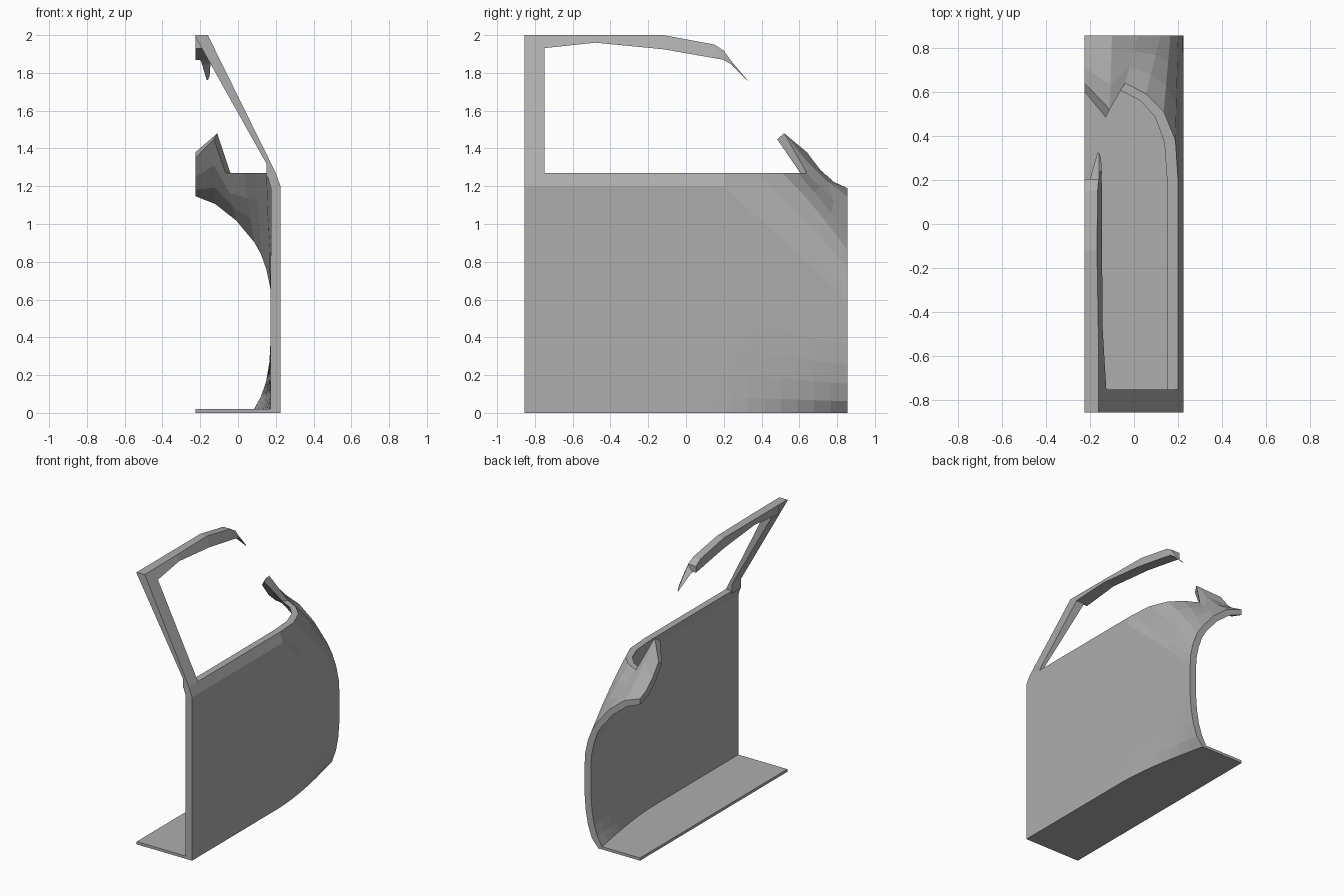
import bpy, bmesh
from mathutils import Vector

if "Cube" in bpy.data.objects:
    bpy.data.objects.remove(bpy.data.objects["Cube"])

grey = bpy.data.materials.new("body_grey")
grey.diffuse_color = (0.42, 0.42, 0.42, 1)
grey.use_nodes = True
grey.node_tree.nodes["Principled BSDF"].inputs["Base Color"].default_value = grey.diffuse_color


def finish(name, bm, recalc=True):
    if recalc:
        bmesh.ops.recalc_face_normals(bm, faces=bm.faces)
    me = bpy.data.meshes.new(name)
    bm.to_mesh(me)
    bm.free()
    me.materials.append(grey)
    ob = bpy.data.objects.new(name, me)
    bpy.context.collection.objects.link(ob)
    return ob


def prism(name, pts, offset):
    """Extrude a closed outline by an offset vector."""
    bm = bmesh.new()
    a = [bm.verts.new(p) for p in pts]
    b = [bm.verts.new(Vector(p) + Vector(offset)) for p in pts]
    n = len(a)
    bm.faces.new(a)
    bm.faces.new(b[::-1])
    for i in range(n):
        bm.faces.new((a[i], a[(i + 1) % n], b[(i + 1) % n], b[i]))
    return finish(name, bm)


def loft(name, sections):
    """Join cross-sections of equal size and cap the ends."""
    bm = bmesh.new()
    rings = [[bm.verts.new(p) for p in s] for s in sections]
    n = len(rings[0])
    for a, b in zip(rings, rings[1:]):
        for i in range(n):
            bm.faces.new((a[i], a[(i + 1) % n], b[(i + 1) % n], b[i]))
    bm.faces.new(rings[0])
    bm.faces.new(rings[-1][::-1])
    return finish(name, bm)


# Outer skin: lower side, tucked in towards the nose at the bottom
END, MID, W = 0.855, -0.225, 0.225
ys = [-END, 0.15] + [0.15 + 0.705 * i / 8 for i in range(1, 9)]
tuck = [(0, 0.11), (0.08, 0.058), (0.2, 0.026), (0.33, 0.008), (0.47, 0)]


def side_x(y, t):
    return W - t * max(0, (y - 0.15) / 0.705) ** 1.6


bm = bmesh.new()
grid = [[bm.verts.new((side_x(y, t), y, z * (1 - 0.23 * max(0, (y - 0.3) / 0.555))))
         for y in ys] for z, t in tuck]
for a, b in zip(grid, grid[1:]):
    for i in range(len(ys) - 1):
        bm.faces.new((a[i], a[i + 1], b[i + 1], b[i]))

# Nose fan between the window rail and the front cut
rail = [(.225, .2, 1.2), (.2, .2, 1.27), (.188, .38, 1.27), (.135, .51, 1.27),
        (.055, .59, 1.27), (-.04, .64, 1.27), (-.11, .52, 1.48), (MID, .64, 1.38)]
arch = [(.225, .6), (.222, .67), (.2, .77), (.165, .86),
        (.12, .93), (.02, 1.05), (-.1, 1.145), (MID, 1.19)]
sag = [0, 0, -.012, -.02, -.015, 0, .03, .035]
fan = []
for r, (ax, az), s in zip(rail, arch, sag):
    r, e = Vector(r), Vector((ax, END, az))
    col = []
    for i in range(4):
        u = i / 3
        p = r.lerp(e, u)
        p.z -= s * 4 * u * (1 - u)
        col.append(bm.verts.new(p))
    fan.append(col)
for a, b in zip(fan, fan[1:]):
    for i in range(3):
        bm.faces.new((a[i], a[i + 1], b[i + 1], b[i]))

# Flat upper side and bevelled sill
top = bm.verts.new((W, -END, 1.2))
sill = bm.verts.new((0.2, -END, 1.27))
bm.faces.new(grid[-1] + fan[0][::-1] + [top])
bm.faces.new((top, fan[0][0], fan[1][0], sill))
bmesh.ops.recalc_face_normals(bm, faces=bm.faces)
if sum(f.normal.x * f.calc_area() for f in bm.faces) < 0:
    bmesh.ops.reverse_faces(bm, faces=bm.faces)
bm.normal_update()

# Inner skin, kept flush with the cut planes, plus the rim
inner = {}
for v in list(bm.verts):
    p = v.co - v.normal * 0.052
    if abs(v.co.y) > END - 1e-4:
        p.y = v.co.y
    if v.co.x < MID + 1e-4:
        p.x = MID
    if v.co.z < 1e-4:
        p.z = 0
    if abs(v.co.z - 1.27) < 1e-4:
        p.z = 1.27
    p.x = max(p.x, MID)
    inner[v] = p
inner = {v: bm.verts.new(p) for v, p in inner.items()}
edges = [e for e in bm.edges if e.is_boundary]
for f in list(bm.faces):
    bm.faces.new([inner[v] for v in reversed(f.verts)])
for e in edges:
    a, b = e.verts
    bm.faces.new((a, b, inner[b], inner[a]))
finish("door_and_nose_shell", bm)

# Floor plate following the tucked bottom edge
prism("floor", [(MID, -END, 0)] + [(side_x(y, 0.11) - 0.001, y, 0) for y in ys]
      + [(MID, END, 0)], (0, 0, 0.02))

# Leaning rear window pillar
prism("rear_pillar", [(x, -END, z) for x, z in
      [(.2, 1.25), (.2, 1.27), (-.16, 2), (MID, 2), (MID, 1.99), (.15, 1.32), (.15, 1.25)]],
      (0, 0.105, 0))

# Roof rail: y, top z, bottom z, outer top x, outer bottom x
roof = [(-.76, 2, 1.93, -.16, -.125), (-.48, 2, 1.96, -.162, -.142),
        (-.12, 2, 1.925, -.168, -.145), (.15, 1.95, 1.878, -.165, -.145),
        (.205, 1.915, 1.868, -.16, -.147)]
loft("roof_rail", [[(MID, y, t), (a, y, t), (b, y, z), (MID, y, z)]
                   for y, t, z, a, b in roof])

# Broken-off tip of the windscreen pillar
loft("windscreen_pillar_tip", [
    [(-.2, .2, 1.87), (-.16, .2, 1.917), (-.147, .2, 1.868)],
    [(-.19, .24, 1.845), (-.158, .24, 1.862), (-.146, .24, 1.845)],
    [(-.165, .325, 1.76), (-.158, .322, 1.765), (-.15, .30, 1.785)]])
